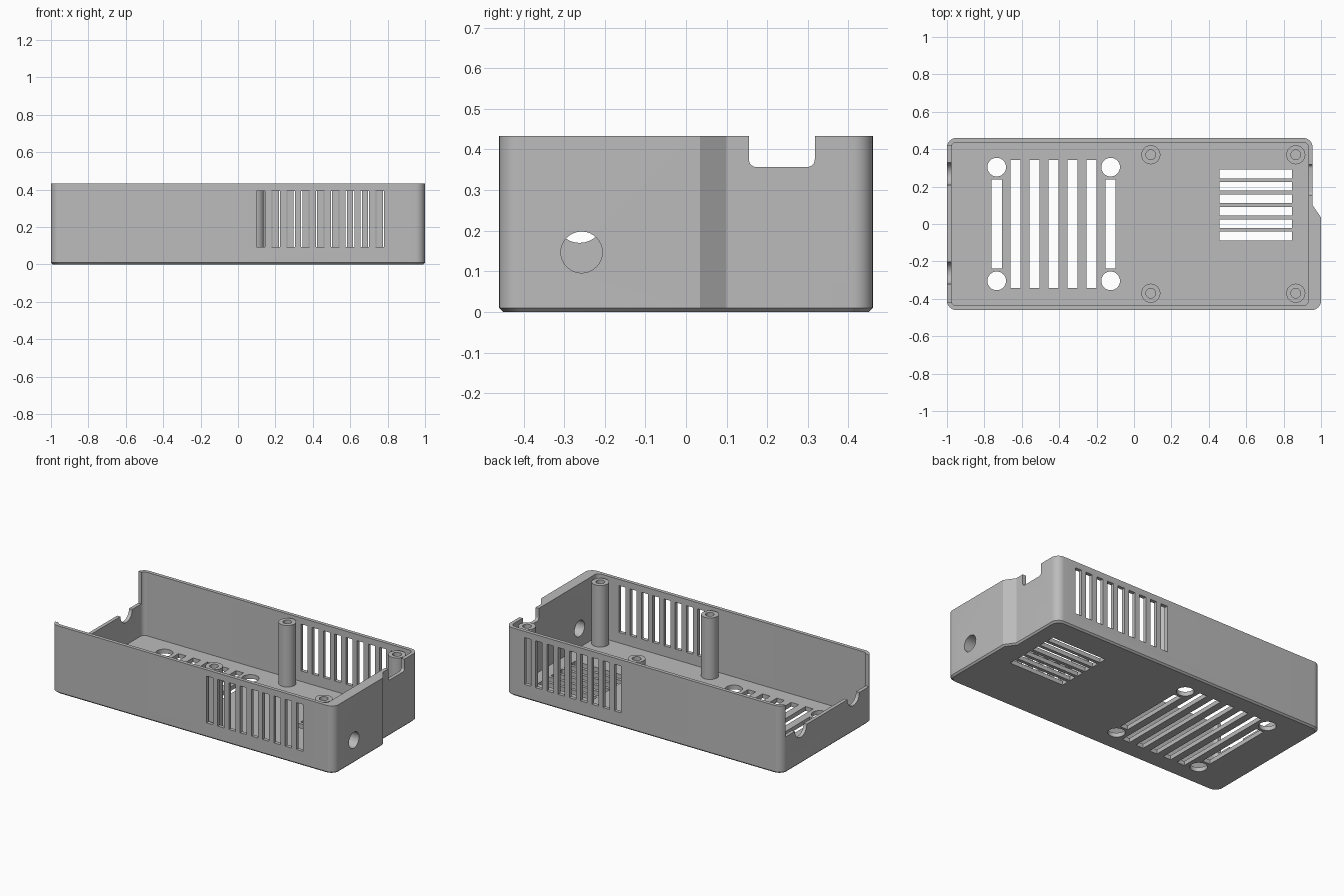
import bpy, bmesh, math
from mathutils import Vector

if "Cube" in bpy.data.objects:
    bpy.data.objects.remove(bpy.data.objects["Cube"], do_unlink=True)

grey = bpy.data.materials.new("plain grey")
grey.use_nodes = True
colour = (0.5, 0.5, 0.5, 1)
grey.diffuse_color = colour
grey.node_tree.nodes["Principled BSDF"].inputs["Base Color"].default_value = colour


def rounded(corners, radius, steps=8):
    """Fillet each (x, y, rounded?) corner of a polygon."""
    out = []
    for i, (x, y, soft) in enumerate(corners):
        p = Vector((x, y))
        if not soft:
            out.append(p)
            continue
        a = (Vector(corners[i - 1][:2]) - p).normalized()
        b = (Vector(corners[(i + 1) % len(corners)][:2]) - p).normalized()
        half = a.angle(b) / 2
        centre = p + (a + b).normalized() * radius / math.sin(half)
        start = p + a * radius / math.tan(half) - centre
        end = p + b * radius / math.tan(half) - centre
        for k in range(steps + 1):
            t = k / steps
            sweep = math.pi - 2 * half
            out.append(centre + (start * math.sin((1 - t) * sweep)
                                 + end * math.sin(t * sweep)) / math.sin(sweep))
    return out


def box2d(u0, u1, v0, v1):
    return [Vector(p) for p in ((u0, v0), (u1, v0), (u1, v1), (u0, v1))]


def circle(u, v, r, n=32):
    return [Vector((u + r * math.cos(math.tau * k / n),
                    v + r * math.sin(math.tau * k / n))) for k in range(n)]


def loft(bm, rings):
    """Skin a stack of equal rings and cap both ends."""
    loops = [[bm.verts.new(p) for p in ring] for ring in rings]
    for lo, hi in zip(loops, loops[1:]):
        for i in range(len(lo)):
            j = (i + 1) % len(lo)
            bm.faces.new((lo[i], lo[j], hi[j], hi[i]))
    bm.faces.new(loops[0][::-1])
    bm.faces.new(loops[-1])


def prism(bm, outline, axis, lo, hi):
    place = {"x": lambda p, w: (w, p[0], p[1]),
             "y": lambda p, w: (p[0], w, p[1]),
             "z": lambda p, w: (p[0], p[1], w)}[axis]
    loft(bm, [[place(p, w) for p in outline] for w in (lo, hi)])


def finish(name, bm):
    bmesh.ops.recalc_face_normals(bm, faces=bm.faces)
    mesh = bpy.data.meshes.new(name)
    bm.to_mesh(mesh)
    bm.free()
    mesh.materials.append(grey)
    ob = bpy.data.objects.new(name, mesh)
    bpy.context.collection.objects.link(ob)
    return ob


def cut(target, bm):
    """Subtract a temporary cutter and bake the result."""
    cutter = finish("cutter", bm)
    cutter.hide_render = True
    mod = target.modifiers.new("cut", "BOOLEAN")
    mod.operation, mod.solver, mod.object = "DIFFERENCE", "EXACT", cutter
    graph = bpy.context.evaluated_depsgraph_get()
    mesh = bpy.data.meshes.new_from_object(target.evaluated_get(graph))
    target.modifiers.clear()
    target.data = mesh
    bpy.data.objects.remove(cutter, do_unlink=True)


def smooth(ob):
    bpy.ops.object.select_all(action="DESELECT")
    ob.select_set(True)
    bpy.context.view_layer.objects.active = ob
    bpy.ops.object.shade_smooth_by_angle(angle=math.radians(30))


HALF_Y, TOP, FLOOR = 0.46, 0.433, 0.027

# Outer body with stepped right end and chamfered base
outline = rounded([(-1, -HALF_Y, 1), (1, -HALF_Y, 1), (1, 0.035, 0),
                   (0.955, 0.10, 0), (0.955, HALF_Y, 1), (-1, HALF_Y, 1)], 0.05)
bm = bmesh.new()
loft(bm, [[(p.x * 0.99, p.y * 0.978, 0) for p in outline],
          [(p.x, p.y, 0.01) for p in outline],
          [(p.x, p.y, TOP) for p in outline]])
shell = finish("case_shell", bm)

# Hollow interior
bm = bmesh.new()
inside = rounded([(-0.977, -0.437, 1), (0.932, -0.437, 1),
                  (0.932, 0.437, 1), (-0.977, 0.437, 1)], 0.028)
prism(bm, inside, "z", FLOOR, 0.6)
cut(shell, bm)

# Low left end wall with two half-round cable notches
low, notch = 0.23, 0.06
profile = [Vector((-0.42, 0.6)), Vector((-0.42, low))]
for y in (-0.262, 0.268):
    for k in range(17):
        a = math.pi + math.pi * k / 16
        profile.append(Vector((y + notch * math.cos(a), low + notch * math.sin(a))))
profile += [Vector((0.42, low)), Vector((0.42, 0.6))]
bm = bmesh.new()
prism(bm, profile, "x", -1.1, -0.96)

# Right end: socket hole and rim notch
prism(bm, circle(-0.257, 0.147, 0.051), "x", 0.9, 1.1)
prism(bm, rounded([(0.155, 0.357, 1), (0.317, 0.357, 1),
                   (0.317, 0.6, 0), (0.155, 0.6, 0)], 0.018), "x", 0.9, 1.1)

# Side vents, staggered by half a pitch front to back
for first, y in ((0.122, -HALF_Y), (0.162, HALF_Y)):
    for k in range(9):
        x = first + 0.0795 * k
        prism(bm, box2d(x - 0.023, x + 0.023, 0.094, 0.393), "y", y - 0.04, y + 0.04)

# Fan grille and its screw holes
for k in range(7):
    x = -0.734 + 0.1015 * k
    edge = k in (0, 6)
    reach = 0.237 if edge else 0.342
    prism(bm, box2d(x - 0.027, x + 0.027, -reach, reach), "z", -0.1, 0.08)
    if edge:
        for y in (-0.304, 0.304):
            prism(bm, circle(x, y, 0.05), "z", -0.1, 0.08)

# Small floor vent
for k in range(6):
    y = -0.064 + 0.0663 * k
    prism(bm, box2d(0.457, 0.845, y - 0.023, y + 0.023), "z", -0.1, 0.08)
cut(shell, bm)
smooth(shell)

# Four hollow screw posts
for end, x in (("left", 0.865), ("middle", 0.09)):
    for side, y in (("front", -0.37), ("back", 0.37)):
        bm = bmesh.new()
        loft(bm, [[(p.x, p.y, z) for p in circle(x, y, r)]
                  for r, z in ((0.051, 0.015), (0.051, 0.42),
                               (0.026, 0.42), (0.026, 0.05))])
        smooth(finish(f"screw_post_{side}_{end}", bm))
